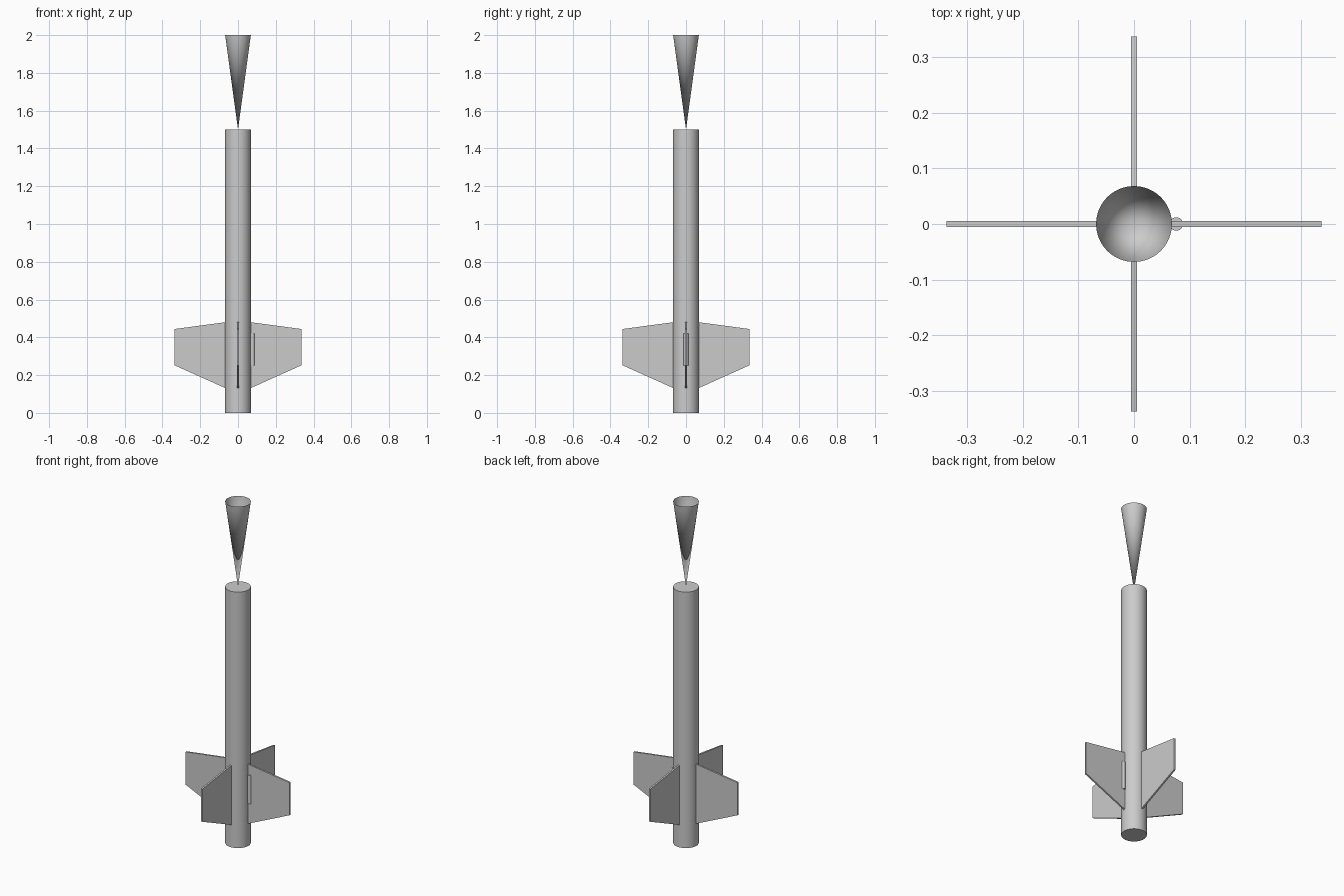
import bpy
import bmesh
import math
from mathutils import Matrix

cube = bpy.data.objects.get("Cube")
if cube:
    bpy.data.objects.remove(cube, do_unlink=True)

SEGMENTS = 64
BODY_RADIUS = 0.068
BODY_HEIGHT = 1.5
FIN_THICKNESS = 0.01

grey = bpy.data.materials.new("light grey")
grey.use_nodes = True
grey.diffuse_color = (0.6, 0.6, 0.6, 1)
grey.node_tree.nodes["Principled BSDF"].inputs["Base Color"].default_value = (0.6, 0.6, 0.6, 1)


def finish(name, bm, smooth=True):
    """Turn a bmesh into a named grey object."""
    mesh = bpy.data.meshes.new(name)
    bm.to_mesh(mesh)
    bm.free()
    mesh.materials.append(grey)
    obj = bpy.data.objects.new(name, mesh)
    bpy.context.collection.objects.link(obj)
    if smooth:
        bpy.ops.object.select_all(action="DESELECT")
        obj.select_set(True)
        bpy.context.view_layer.objects.active = obj
        bpy.ops.object.shade_smooth_by_angle(angle=math.radians(30))
    return obj


def round_part(name, bottom, top, z0, z1, x=0, capped=True):
    """Upright cylinder or cone between two heights."""
    bm = bmesh.new()
    bmesh.ops.create_cone(
        bm, cap_ends=capped, segments=SEGMENTS, radius1=bottom, radius2=top,
        depth=z1 - z0, matrix=Matrix.Translation((x, 0, (z0 + z1) / 2)))
    if bottom == 0:
        bmesh.ops.remove_doubles(bm, verts=bm.verts, dist=1e-5)
    return finish(name, bm)


def fin(name, angle):
    """Swept plate standing out radially from the body."""
    outline = [(0.06, 0.128), (0.336, 0.252), (0.336, 0.444), (0.06, 0.481)]
    bm = bmesh.new()
    face = bm.faces.new([bm.verts.new((x, -FIN_THICKNESS / 2, z)) for x, z in outline])
    result = bmesh.ops.extrude_face_region(bm, geom=[face])
    moved = [v for v in result["geom"] if isinstance(v, bmesh.types.BMVert)]
    bmesh.ops.translate(bm, verts=moved, vec=(0, FIN_THICKNESS, 0))
    bmesh.ops.recalc_face_normals(bm, faces=bm.faces)
    bmesh.ops.rotate(bm, verts=bm.verts, cent=(0, 0, 0),
                     matrix=Matrix.Rotation(angle, 3, "Z"))
    return finish(name, bm, smooth=False)


# Body tube with closed ends
round_part("body_tube", BODY_RADIUS, BODY_RADIUS, 0, BODY_HEIGHT)

# Hollow cone balanced on its point, open at the top
round_part("nose_cone", 0, BODY_RADIUS, BODY_HEIGHT, 2, capped=False)

# Launch lug beside the left fin root
round_part("launch_lug", 0.012, 0.012, 0.252, 0.42, x=0.076)

# Four fins around the body
for i, side in enumerate(("left", "back", "right", "front")):
    fin(side + "_fin", i * math.pi / 2)
